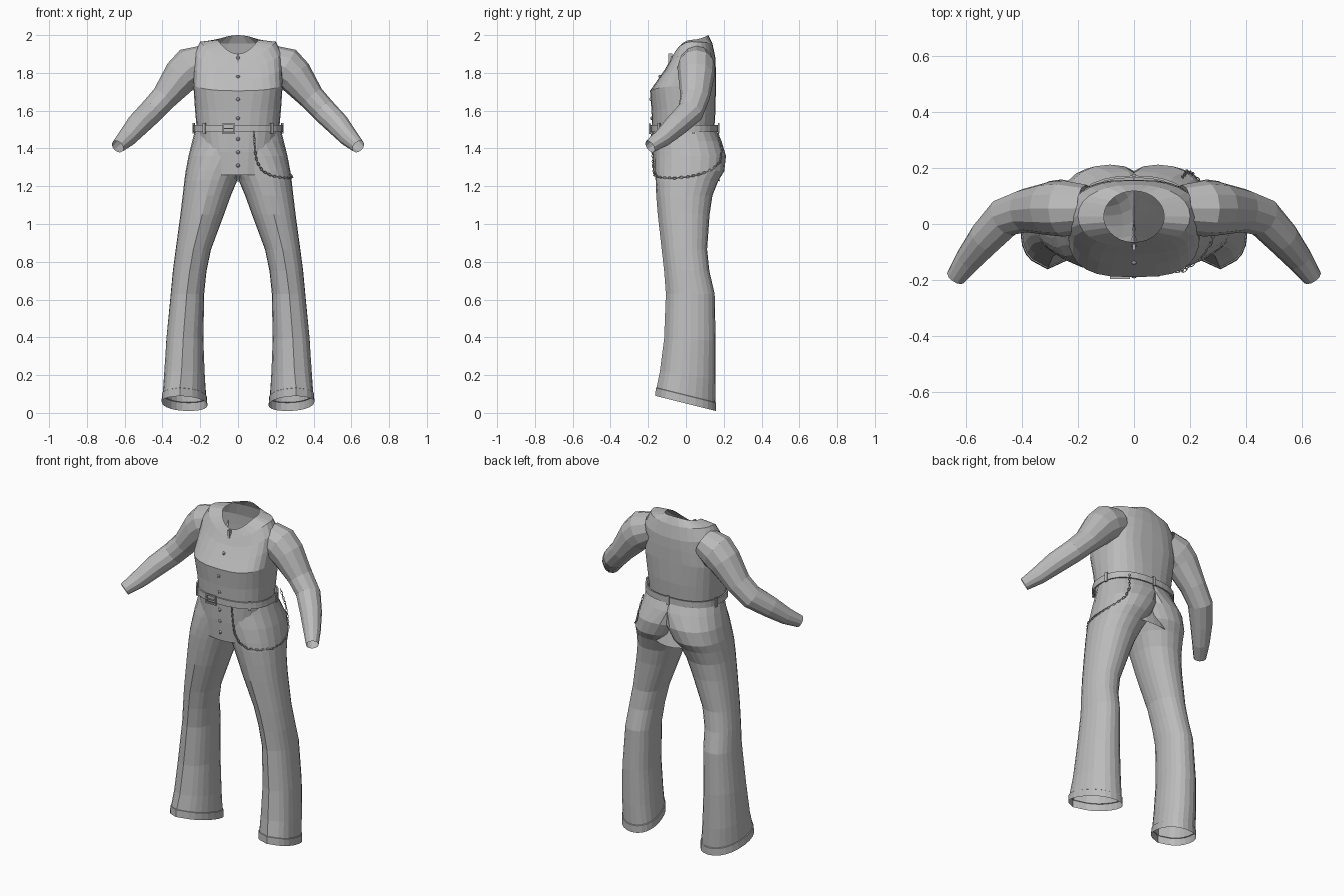
import bpy, bmesh
from math import sin, cos, pi, copysign
from mathutils import Vector, Matrix

cube = bpy.data.objects.get("Cube")
if cube:
    bpy.data.objects.remove(cube, do_unlink=True)

cloth = bpy.data.materials.new("plain_grey")
cloth.use_nodes = True
GREY = (0.5, 0.5, 0.5, 1)
cloth.diffuse_color = GREY
cloth.node_tree.nodes["Principled BSDF"].inputs["Base Color"].default_value = GREY


def finish(name, bm, mirror=False):
    bmesh.ops.recalc_face_normals(bm, faces=bm.faces)
    mesh = bpy.data.meshes.new(name)
    bm.to_mesh(mesh)
    bm.free()
    mesh.materials.append(cloth)
    ob = bpy.data.objects.new(name, mesh)
    bpy.context.collection.objects.link(ob)
    if mirror:
        mod = ob.modifiers.new("mirror", 'MIRROR')
        mod.merge_threshold = 0.0005
    return ob


def oval(x0, x1, y0, y1, power=2.3, count=24):
    """Rounded-box outline, as (x, y, angle) points."""
    pts = []
    for i in range(count):
        t = 2 * pi * i / count
        c, s = cos(t), sin(t)
        x = (x0 + x1) / 2 + (x1 - x0) / 2 * copysign(abs(c) ** (2 / power), c)
        y = (y0 + y1) / 2 + (y1 - y0) / 2 * copysign(abs(s) ** (2 / power), s)
        pts.append((x, y, t))
    return pts


def loft(name, rings, mirror=False, wrap=False, skip_seam=False):
    bm = bmesh.new()
    rows = [[bm.verts.new(p) for p in r] for r in rings]
    if wrap:
        rows.append(rows[0])
    for a, b in zip(rows, rows[1:]):
        for i in range(len(a)):
            j = (i + 1) % len(a)
            quad = (a[i], a[j], b[j], b[i])
            if skip_seam and all(v.co.x < 1e-5 for v in quad):
                continue
            bm.faces.new(quad)
    return finish(name, bm, mirror)


# Shirt body: half width, front y, back y, side z, front z, back z, roundness
shirt = [
    (.108, -.065, .118, 1.975, 1.90, 2.0, 2.0),
    (.20, -.085, .14, 1.965, 1.865, 1.955, 2.2),
    (.232, -.11, .156, 1.90, 1.82, 1.88, 2.4),
    (.235, -.148, .158, 1.82, 1.765, 1.82, 2.6),
    (.236, -.19, .158, 1.73, 1.705, 1.74, 2.9),
    (.228, -.182, .157, 1.61, 1.60, 1.61, 2.5),
    (.218, -.178, .15, 1.50, 1.50, 1.50, 2.4),
    (.195, -.176, .14, 1.38, 1.38, 1.38, 2.4),
    (.172, -.17, .18, 1.26, 1.26, 1.225, 2.4),
]
rings = []
for hw, yf, yb, zs, zf, zb, n in shirt:
    rings.append([(x, y, zs + ((zb if sin(t) > 0 else zf) - zs) * sin(t) ** 2)
                  for x, y, t in oval(-hw, hw, yf, yb, n, 28)])
loft("shirt_body", rings)

# Sleeves: centre, radius along y, radius across
sleeve = [
    ((.17, .055, 1.865), .085, .085),
    ((.25, .055, 1.83), .10, .108),
    ((.30, .055, 1.785), .096, .097),
    ((.39, .048, 1.67), .078, .07),
    ((.46, .025, 1.595), .072, .066),
    ((.53, -.05, 1.525), .062, .062),
    ((.59, -.125, 1.455), .048, .05),
    ((.637, -.19, 1.41), .035, .036),
]
centres = [Vector(s[0]) for s in sleeve]
rings = []
for i, (c, ry, rv) in enumerate(sleeve):
    tan = (centres[min(i + 1, len(sleeve) - 1)] - centres[max(i - 1, 0)]).normalized()
    u = (Vector((0, 1, 0)) - tan * tan.y).normalized()
    v = tan.cross(u)
    rings.append([centres[i] + u * (ry * cos(k * pi / 6)) + v * (rv * sin(k * pi / 6))
                  for k in range(12)])
loft("sleeves", rings, mirror=True)

# Trousers: z, inner x, outer x, front y, back y, hem tilt, crease depth, twist
leg = [
    (1.51, -.225, .225, -.155, .155, 0, 0, 0),
    (1.44, -.20, .242, -.162, .188, 0, 0, 0),
    (1.36, -.09, .262, -.163, .212, 0, 0, 0),
    (1.28, -.025, .277, -.162, .203, 0, 0, 0),
    (1.23, .004, .284, -.160, .172, 0, 0, 0),
    (1.15, .038, .293, -.152, .140, 0, .005, 0),
    (1.05, .074, .305, -.142, .125, 0, .007, 0),
    (.865, .143, .33, -.118, .112, 0, .01, 0),
    (.75, .167, .345, -.105, .124, 0, .01, 0),
    (.63, .18, .357, -.096, .152, 0, .01, .03),
    (.39, .185, .381, -.105, .157, .05, .01, .06),
    (.20, .178, .392, -.125, .157, .16, .012, .1),
    (.095, .172, .396, -.143, .155, .25, .012, .15),
    (.093, .168, .40, -.147, .159, .25, .012, .15),
    (.05, .166, .402, -.15, .159, .25, .012, .15),
]
rings = []
for z, xi, xo, yf, yb, tilt, crease, twist in leg:
    ring = []
    for x, y, t in oval(xi, xo, yf, yb, 2.2):
        if abs(t - 1.5 * pi) < .01:
            y -= crease
        ring.append((max(0, x - twist * y), y, z - tilt * y))
    rings.append(ring)
loft("trousers", rings, mirror=True, skip_seam=True)

# Belt with loops
def belt_ring(out, z):
    return [(x, y, z) for x, y, t in
            oval(-.229 - out, .229 + out, -.179 - out, .165 + out, 2.4, 32)]

loft("belt", [belt_ring(.008, 1.487), belt_ring(.008, 1.525),
              belt_ring(0, 1.525), belt_ring(0, 1.487)], wrap=True)


def box(bm, centre, size, turn=0):
    bmesh.ops.create_cube(bm, size=1, matrix=Matrix.Translation(centre)
                          @ Matrix.Rotation(turn, 4, 'Z') @ Matrix.Diagonal((*size, 1)))


bm = bmesh.new()
outline = belt_ring(.009, 1.506)
for i in (1, 8, 15, 20, 28):
    a, b = Vector(outline[i - 1]), Vector(outline[i + 1])
    d = b - a
    box(bm, outline[i], (.016, .008, .056), Vector((1, 0)).angle_signed(d.xy) * -1)
finish("belt_loops", bm)

# Buckle frame and prong
bm = bmesh.new()
for dz in (-.024, .024):
    box(bm, (-.05, -.191, 1.505 + dz), (.07, .01, .008))
for dx in (-.031, .031):
    box(bm, (-.05 + dx, -.191, 1.505), (.008, .01, .05))
box(bm, (-.05, -.193, 1.505), (.06, .006, .006))
finish("buckle", bm)

# Buttons follow the front of the shirt
def front_y(z):
    for a, b in zip(shirt, shirt[1:]):
        if b[4] <= z <= a[4]:
            return a[1] + (b[1] - a[1]) * (a[4] - z) / (a[4] - b[4])
    return shirt[-1][1]


bm = bmesh.new()
for z in (1.88, 1.78, 1.66, 1.56, 1.45, 1.38, 1.31):
    bmesh.ops.create_uvsphere(bm, u_segments=8, v_segments=6, radius=1,
                              matrix=Matrix.Translation((0, front_y(z), z))
                              @ Matrix.Diagonal((.01, .008, .01, 1)))
finish("buttons", bm)

# Collar slit tab
bm = bmesh.new()
box(bm, (0, -.082, 1.878), (.012, .02, .05))
finish("collar_tab", bm)

# Hanging chain: alternating links along a path round the left hip
path = [Vector(p) for p in (
    (.085, -.182, 1.48), (.09, -.176, 1.39), (.10, -.175, 1.33), (.13, -.172, 1.28),
    (.18, -.165, 1.255), (.235, -.125, 1.245), (.28, -.06, 1.243), (.288, .01, 1.25),
    (.275, .08, 1.265), (.245, .14, 1.29), (.21, .18, 1.33), (.19, .19, 1.39),
    (.18, .175, 1.45), (.17, .165, 1.50))]


def link(bm, centre, tan, roll, R=.008, r=.0022, n=8, m=4):
    rot = tan.to_track_quat('X', 'Z').to_matrix().to_4x4() @ Matrix.Rotation(roll, 4, 'X')
    mat = Matrix.Translation(centre) @ rot
    vs = [[bm.verts.new(mat @ Vector((1.25 * (R + r * cos(2 * pi * j / m)) * cos(2 * pi * i / n),
                                      .7 * (R + r * cos(2 * pi * j / m)) * sin(2 * pi * i / n),
                                      r * sin(2 * pi * j / m))))
           for j in range(m)] for i in range(n)]
    for i in range(n):
        for j in range(m):
            k, l = (i + 1) % n, (j + 1) % m
            bm.faces.new((vs[i][j], vs[k][j], vs[k][l], vs[i][l]))


bm = bmesh.new()
roll = 0
for a, b in zip(path, path[1:]):
    steps = max(1, round((b - a).length / .016))
    for s in range(steps):
        link(bm, a.lerp(b, s / steps), (b - a).normalized(), roll)
        roll = pi / 2 - roll
finish("hip_chain", bm)
